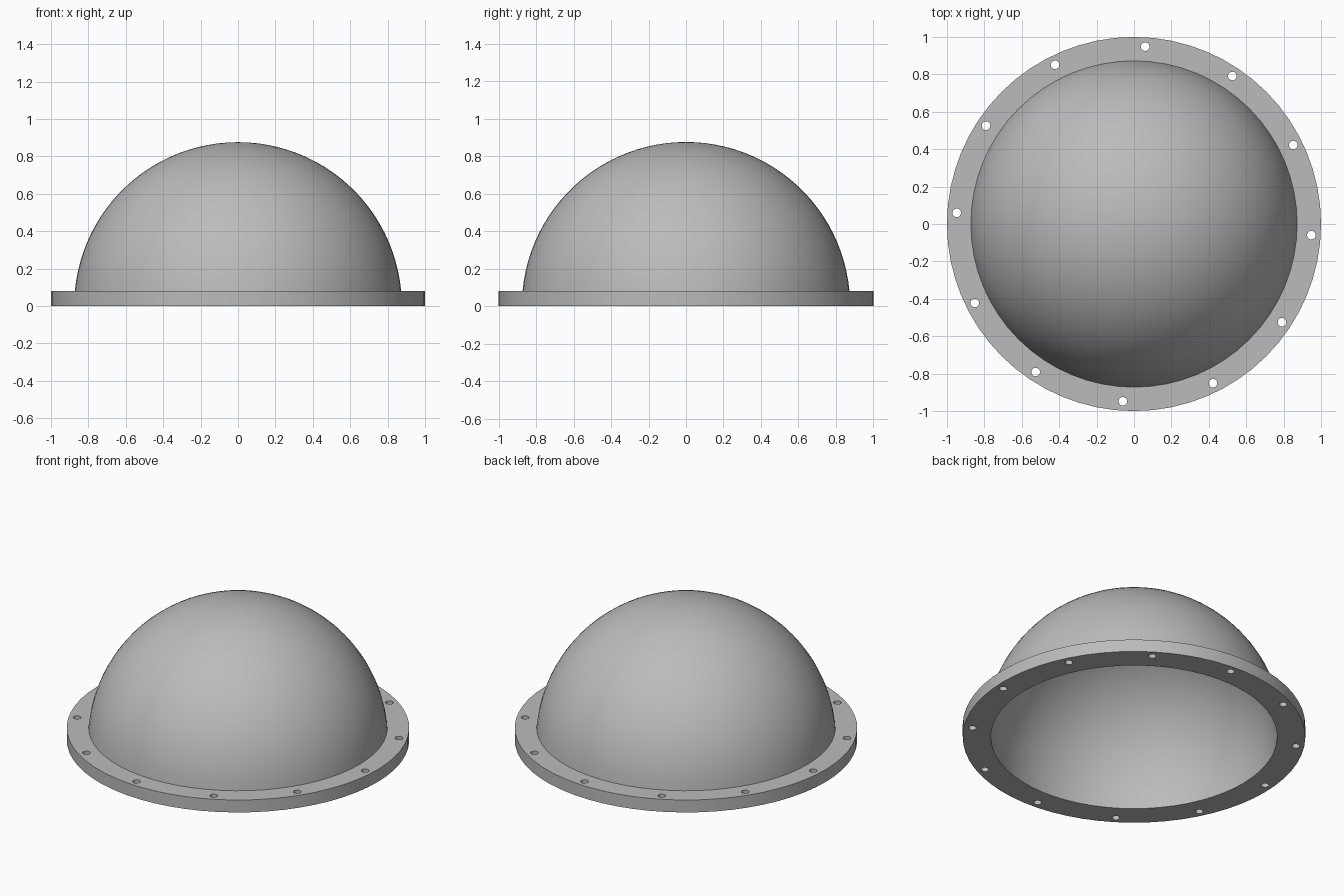
import bpy
import bmesh
from math import cos, sin, pi, radians, asin
from mathutils import Matrix

SIDES = 64
RINGS = 24
OUTER, INNER = 0.876, 0.836        # dome radii
RIM, THICK = 1.0, 0.08             # flange radius and thickness
HOLES, HOLE_RING, HOLE_R = 12, 0.95, 0.023

cube = bpy.data.objects.get("Cube")
if cube:
    bpy.data.objects.remove(cube, do_unlink=True)

grey = bpy.data.materials.new("mid grey")
grey.use_nodes = True
grey.diffuse_color = (0.5, 0.5, 0.5, 1)
grey.node_tree.nodes["Principled BSDF"].inputs["Base Color"].default_value = (0.5, 0.5, 0.5, 1)


def make_object(name, bm):
    mesh = bpy.data.meshes.new(name)
    bmesh.ops.recalc_face_normals(bm, faces=bm.faces)
    bm.to_mesh(mesh)
    bm.free()
    obj = bpy.data.objects.new(name, mesh)
    mesh.materials.append(grey)
    bpy.context.collection.objects.link(obj)
    return obj


def arc(radius, start, end):
    """Points of a quarter section, by elevation angle."""
    angles = [start + (end - start) * i / RINGS for i in range(RINGS + 1)]
    return [(radius * cos(a), radius * sin(a)) for a in angles]


# Hollow dome and flange, turned from one section
section = arc(INNER, pi / 2, 0)
section += [(RIM, 0), (RIM, THICK)]
section += arc(OUTER, asin(THICK / OUTER), pi / 2)
bm = bmesh.new()
verts = [bm.verts.new((r, 0, z)) for r, z in section]
edges = [bm.edges.new(pair) for pair in zip(verts, verts[1:])]
bmesh.ops.spin(bm, geom=verts + edges, cent=(0, 0, 0), axis=(0, 0, 1),
               angle=2 * pi, steps=SIDES)
bmesh.ops.remove_doubles(bm, verts=bm.verts, dist=0.0001)
body = make_object("flanged_dome", bm)

# Bolt holes around the flange
bm = bmesh.new()
for i in range(HOLES):
    a = 2 * pi * i / HOLES - radians(3.6)
    place = Matrix.Translation((HOLE_RING * cos(a), HOLE_RING * sin(a), THICK / 2))
    bmesh.ops.create_cone(bm, cap_ends=True, segments=20, radius1=HOLE_R,
                          radius2=HOLE_R, depth=THICK * 2, matrix=place)
cutter = make_object("bolt_hole_cutter", bm)
cutter.hide_render = True

cut = body.modifiers.new("bolt holes", "BOOLEAN")
cut.operation = "DIFFERENCE"
cut.solver = "EXACT"
cut.object = cutter
bpy.ops.object.select_all(action="DESELECT")
body.select_set(True)
bpy.context.view_layer.objects.active = body
bpy.ops.object.modifier_apply(modifier=cut.name)
bpy.data.objects.remove(cutter, do_unlink=True)

# Smooth dome with crisp flange edges
bpy.ops.object.shade_smooth_by_angle(angle=radians(30))
